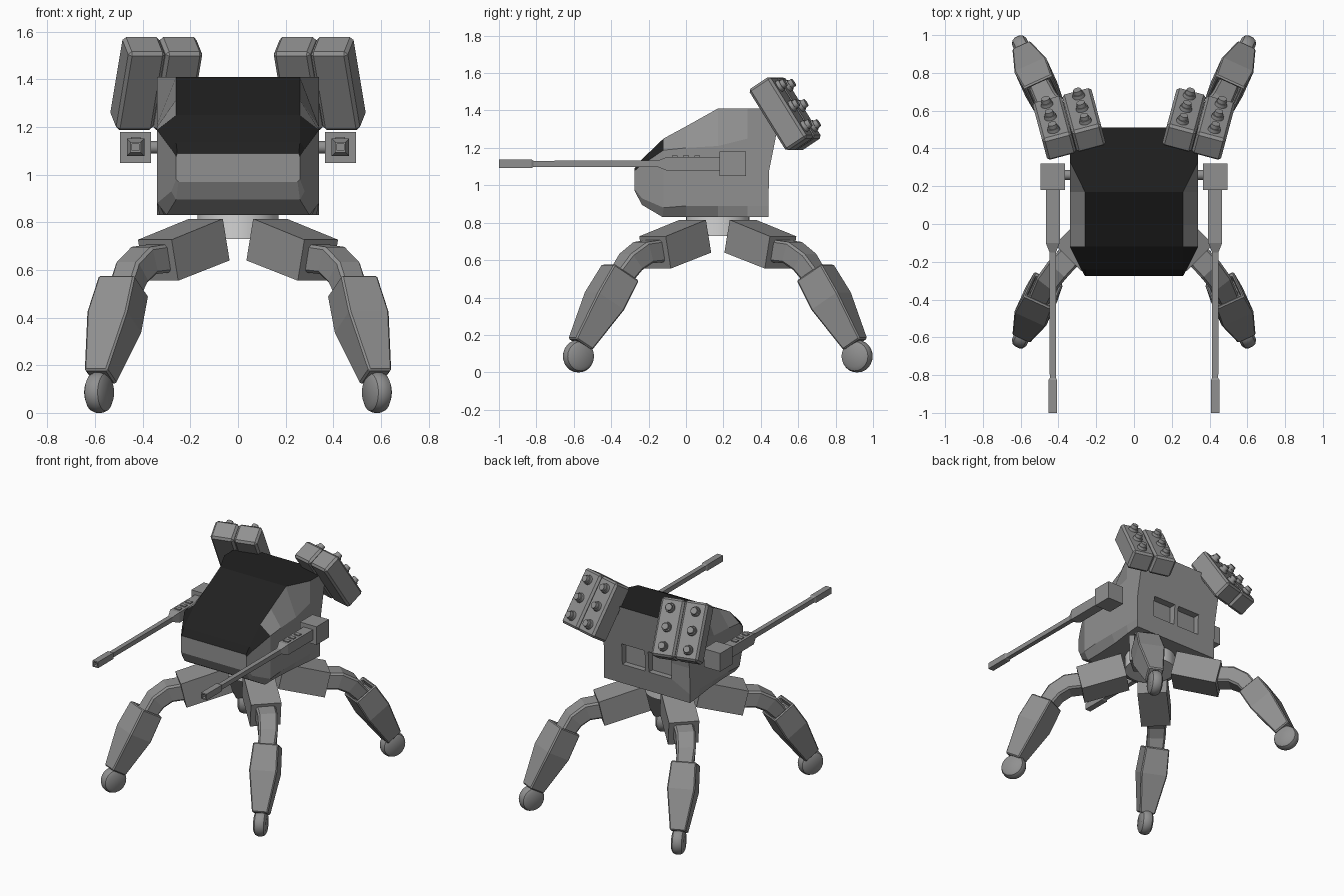
import bpy, bmesh, math
from mathutils import Matrix, Vector as V

if "Cube" in bpy.data.objects:
    bpy.data.objects.remove(bpy.data.objects["Cube"])

def material(name, c):
    m = bpy.data.materials.new(name)
    m.diffuse_color = (*c, 1)
    m.use_nodes = True
    m.node_tree.nodes["Principled BSDF"].inputs["Base Color"].default_value = m.diffuse_color
    return m

GRAY = material("armour gray", (0.28, 0.28, 0.28))
BLACK = material("canopy black", (0.015, 0.015, 0.015))
LIGHT = material("pale gray", (0.65, 0.65, 0.65))

def finish(name, bm, mats, sx=1, sy=1, oy=0.0, bevel=0, smooth=False):
    """Mirror/offset the mesh, then turn it into an object."""
    for v in bm.verts:
        v.co = V((sx * v.co.x, oy + sy * v.co.y, v.co.z))
    bmesh.ops.recalc_face_normals(bm, faces=bm.faces[:])
    me = bpy.data.meshes.new(name)
    bm.to_mesh(me)
    bm.free()
    for m in mats:
        me.materials.append(m)
    ob = bpy.data.objects.new(name, me)
    bpy.context.collection.objects.link(ob)
    if bevel:
        b = ob.modifiers.new("bevel", 'BEVEL')
        b.width, b.segments = bevel, 1
    if smooth:
        bpy.ops.object.select_all(action='DESELECT')
        ob.select_set(True)
        bpy.context.view_layer.objects.active = ob
        bpy.ops.object.shade_smooth_by_angle(angle=math.radians(35))
    return ob

def loft(bm, rings, black=None):
    vs = [[bm.verts.new(p) for p in r] for r in rings]
    n = len(vs[0])
    for s in range(len(vs) - 1):
        for i in range(n):
            j = (i + 1) % n
            f = bm.faces.new((vs[s][i], vs[s][j], vs[s + 1][j], vs[s + 1][i]))
            if black and black(s, i):
                f.material_index = 1
    bm.faces.new(vs[0])
    bm.faces.new(vs[-1])

def box(bm, c, size, mat=Matrix()):
    bmesh.ops.create_cube(bm, size=1, matrix=mat @ Matrix.Translation(c) @ Matrix.Diagonal((*size, 1)))

def cyl(bm, c, r1, r2, h, seg, mat=Matrix()):
    bmesh.ops.create_cone(bm, cap_ends=True, segments=seg, radius1=r1, radius2=r2, depth=h,
                          matrix=mat @ Matrix.Translation(c))

def section(c, d, hw, hd):
    """Rectangle around c, square to direction d."""
    d = V(d).normalized()
    w = V((d.y, -d.x, 0)).normalized()
    v = w.cross(d)
    return [V(c) + w * a * hw + v * b * hd for a, b in ((-1, -1), (1, -1), (1, 1), (-1, 1))]

# Body hull: half sections (x, y, z) from nose to back, mirrored into rings
halves = [
    [(.25, -.275, .97), (.26, -.275, .98), (.26, -.275, 1.075), (.255, -.275, 1.09)],
    [(.26, -.235, .895), (.28, -.235, .93), (.282, -.235, 1.11), (.26, -.24, 1.135)],
    [(.30, -.125, .83), (.34, -.12, .88), (.34, -.12, 1.188), (.26, -.12, 1.25)],
    [(.30, .0, .83), (.34, .0, .89), (.34, .0, 1.20), (.26, .0, 1.315)],
    [(.31, .17, .83), (.34, .17, .89), (.34, .17, 1.21), (.26, .17, 1.41)],
    [(.33, .33, .83), (.34, .33, .89), (.34, .33, 1.25), (.34, .33, 1.41)],
    [(.34, .44, .83), (.34, .44, .89), (.34, .445, 1.08), (.34, .51, 1.41)],
]
rings = [h + [(-x, y, z) for x, y, z in reversed(h)] for h in halves]
bm = bmesh.new()
loft(bm, rings, lambda s, i: i == 3 or (i in (2, 4) and s < 2))
body = finish("body_hull", bm, [GRAY, BLACK])

# Two recessed bays in the back of the hull
for sx in (-1, 1):
    bm = bmesh.new()
    box(bm, (sx * .105, .46, 1.04), (.18, .12, .15))
    cutter = finish("bay_cutter", bm, [GRAY])
    cutter.hide_render = True
    cutter.hide_set(True)
    b = body.modifiers.new("bay", 'BOOLEAN')
    b.operation, b.object, b.solver = 'DIFFERENCE', cutter, 'EXACT'

# Turret pedestal
bm = bmesh.new()
cyl(bm, (0, .17, .785), .17, .17, .11, 32)
finish("turret_pedestal", bm, [LIGHT], smooth=True)

# Four legs, local origin under the pedestal
for sx, sy, tag in ((1, 1, "back_right"), (-1, 1, "back_left"), (1, -1, "front_right"), (-1, -1, "front_left")):
    place = dict(sx=sx, sy=sy, oy=.17)

    # Hip block, running out at 45 degrees
    k = math.sqrt(.5)
    prof = [(.19, .815), (.494, .727), (.455, .555), (.15, .64)]
    bm = bmesh.new()
    loft(bm, [[((r + s * .1) * k, (r - s * .1) * k, z) for r, z in prof] for s in (-1, 1)])
    finish("hip_" + tag, bm, [GRAY], **place)

    # Bent knee arm
    bm = bmesh.new()
    loft(bm, [section((.32, .32, .65), (1, 1, -.1), .065, .06),
              section((.395, .40, .64), (1, 1.1, -.5), .065, .06),
              section((.445, .465, .59), (.7, .9, -1), .062, .058),
              section((.495, .555, .46), (.4, .8, -1.4), .055, .05)])
    finish("knee_" + tag, bm, [GRAY], bevel=.012, **place)

    # Shin with an open socket at the top
    top, foot = V((.48, .52, .535)), V((.578, .735, .15))
    d = foot - top
    bm = bmesh.new()
    loft(bm, [section(top + d * t, d, w, h) for t, w, h in
              ((.12, .062, .062), (0, .068, .068), (0, .083, .085), (.4, .092, .09), (1, .052, .058))])
    finish("shin_" + tag, bm, [GRAY], bevel=.012, **place)

    # Round disc foot
    axis = V((.9, -.43, 0)).to_track_quat('Z', 'Y').to_matrix().to_4x4()
    m = Matrix.Translation((.583, .745, .086)) @ axis
    bm = bmesh.new()
    circle = [(math.cos(a * math.pi / 12), math.sin(a * math.pi / 12)) for a in range(24)]
    loft(bm, [[m @ V((c * r, s * r, z)) for c, s in circle] for r, z in
              ((.058, -.042), (.078, -.03), (.086, -.012), (.086, .012), (.078, .03), (.058, .042))])
    finish("foot_" + tag, bm, [GRAY], smooth=True, **place)

for sx, tag in ((1, "right"), (-1, "left")):
    # Side cannon: breech, vents, stepped barrel with a hollow muzzle
    bm = bmesh.new()
    box(bm, (.43, .25, 1.115), (.13, .14, .13))
    for y in (-.06, .0, .06):
        box(bm, (.43, y, 1.153), (.04, .03, .012))
    loft(bm, [[(.43 + a * h, y, 1.115 + b * h) for a, b in ((-1, -1), (1, -1), (1, 1), (-1, 1))]
              for y, h in ((.2, .037), (-.1, .037), (-.15, .017), (-.815, .016), (-.825, .022),
                           (-1, .022), (-1, .014), (-.95, .014))])
    finish("cannon_" + tag, bm, [GRAY], sx=sx)

    # Mounting pin
    bm = bmesh.new()
    cyl(bm, (0, 0, 0), .026, .026, .1, 16,
        Matrix.Translation((.35, .26, 1.115)) @ Matrix.Rotation(math.pi / 2, 4, 'Y'))
    finish("cannon_pin_" + tag, bm, [GRAY], sx=sx, smooth=True)

    # Launcher pod: two modules side by side, tilted back and turned outward
    m = (Matrix.Translation((.343, .53, 1.383)) @ Matrix.Rotation(math.radians(-15), 4, 'Z')
         @ Matrix.Rotation(math.radians(-57.3), 4, 'X'))
    bm = bmesh.new()
    for a in (-1, 1):
        box(bm, (a * .081, 0, 0), (.16, .39, .14), m)
    finish("launcher_pod_" + tag, bm, [GRAY], sx=sx, bevel=.014)

    # Six missile caps on the rear face
    bm = bmesh.new()
    for a in (-1, 1):
        for r in (-1, 0, 1):
            cyl(bm, (a * .087, r * .128, .078), .034, .03, .022, 16, m)
            cyl(bm, (a * .087, r * .128, .098), .025, .022, .026, 16, m)
    finish("missile_caps_" + tag, bm, [GRAY], sx=sx, smooth=True)
